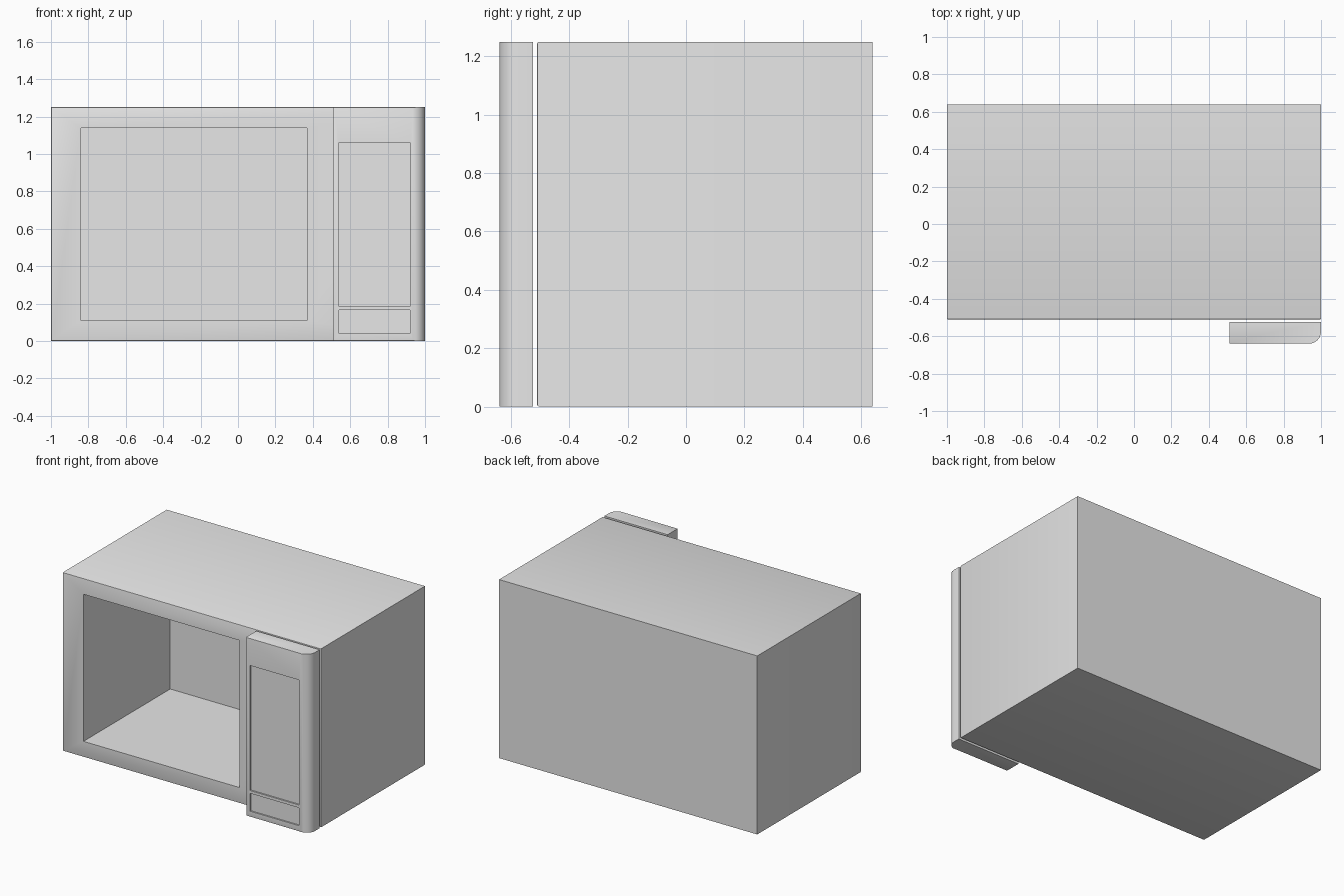
import bpy
import bmesh
from math import radians
from mathutils import Vector

if "Cube" in bpy.data.objects:
    bpy.data.objects.remove(bpy.data.objects["Cube"], do_unlink=True)

grey = bpy.data.materials.new("plain grey")
grey.use_nodes = True
colour = (0.8, 0.8, 0.8, 1)
grey.diffuse_color = colour
grey.node_tree.nodes["Principled BSDF"].inputs["Base Color"].default_value = colour


def bevel(bm, edges, width, segments):
    bmesh.ops.bevel(bm, geom=edges, offset=width, offset_type='OFFSET',
                    segments=segments, profile=0.5, affect='EDGES')


def box(name, low, high, round_corner=0, soften=0):
    """Box between two corners, with optional rounded front-left corner and soft front rim."""
    low, high = Vector(low), Vector(high)
    bm = bmesh.new()
    bmesh.ops.create_cube(bm, size=1)
    for v in bm.verts:
        v.co = (low + high) / 2 + v.co * (high - low)
    if round_corner:
        bevel(bm, [e for e in bm.edges if all(
            v.co.x > high.x - 1e-4 and v.co.y < low.y + 1e-4 for v in e.verts)],
            round_corner, 6)
    if soften:
        bevel(bm, [e for e in bm.edges if e.calc_face_angle(0) > 1 and
                   all(v.co.y < low.y + 1e-4 for v in e.verts)], soften, 2)
    mesh = bpy.data.meshes.new(name)
    bm.to_mesh(mesh)
    bm.free()
    mesh.materials.append(grey)
    obj = bpy.data.objects.new(name, mesh)
    bpy.context.collection.objects.link(obj)
    return obj


def recess(obj, low, high):
    """Cut a rectangular pocket."""
    cutter = box("cutter", low, high)
    cutter.hide_render = True
    mod = obj.modifiers.new("pocket", 'BOOLEAN')
    mod.operation, mod.solver, mod.object = 'DIFFERENCE', 'EXACT', cutter
    bpy.context.view_layer.objects.active = obj
    bpy.ops.object.modifier_apply(modifier=mod.name)
    bpy.data.objects.remove(cutter, do_unlink=True)


# Oven housing with the open cooking chamber
housing = box("oven_housing", (-1, -0.51, 0), (1, 0.64, 1.25), soften=0.006)
recess(housing, (-0.84, -0.7, 0.11), (0.37, 0.45, 1.14))

# Control panel standing just in front, with keypad and door button pockets
panel = box("control_panel", (0.51, -0.64, 0), (1, -0.525, 1.25),
            round_corner=0.065, soften=0.006)
recess(panel, (0.54, -0.8, 0.185), (0.92, -0.63, 1.06))
recess(panel, (0.54, -0.8, 0.04), (0.92, -0.63, 0.165))

for obj in (housing, panel):
    bpy.ops.object.select_all(action='DESELECT')
    obj.select_set(True)
    bpy.context.view_layer.objects.active = obj
    bpy.ops.object.shade_smooth_by_angle(angle=radians(35))
